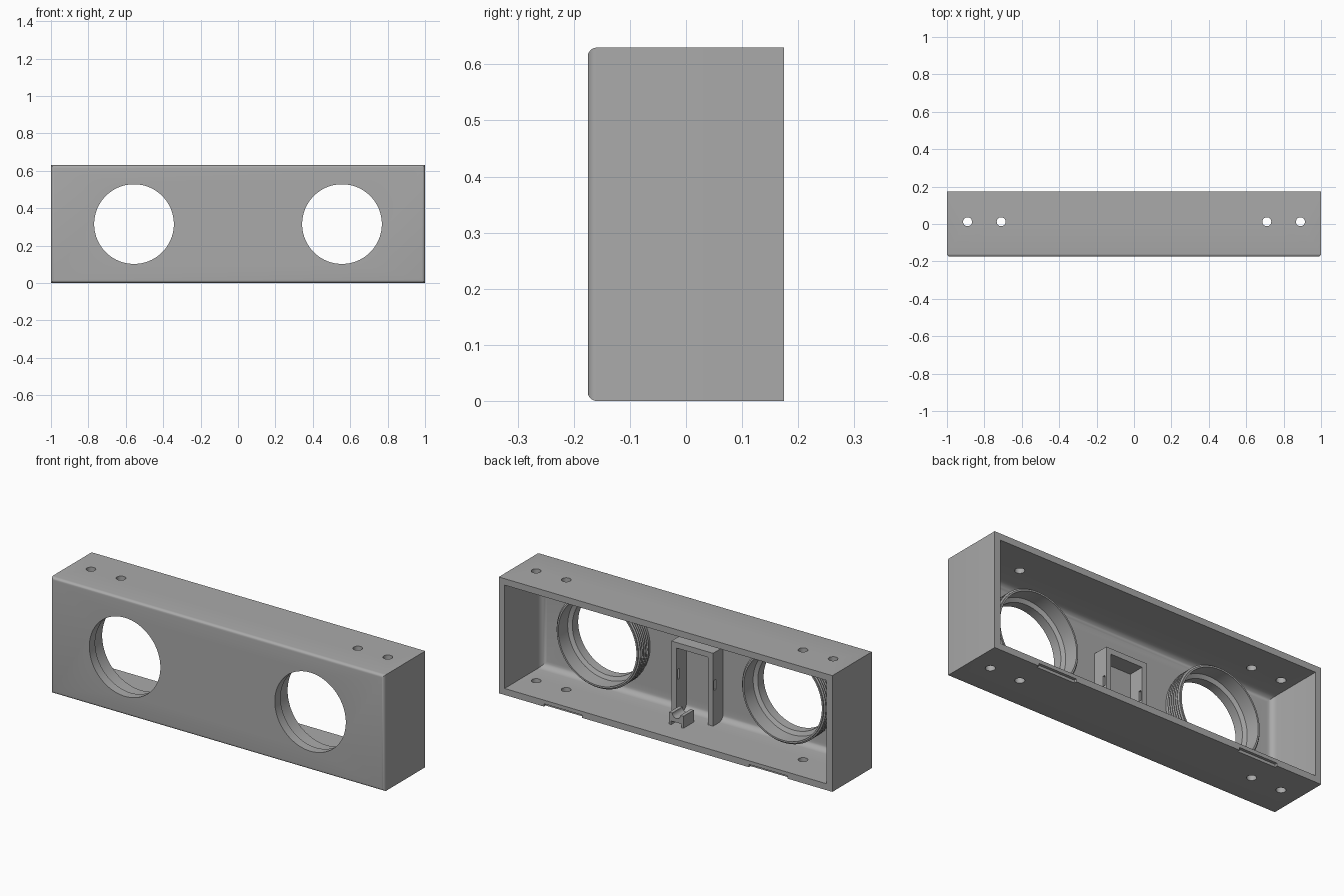
import bpy, bmesh, math
from mathutils import Matrix, Vector

cube = bpy.data.objects.get("Cube")
if cube:
    bpy.data.objects.remove(cube, do_unlink=True)

grey = bpy.data.materials.new("plain grey")
grey.use_nodes = True
grey.diffuse_color = (0.4, 0.4, 0.4, 1)
grey.node_tree.nodes["Principled BSDF"].inputs["Base Color"].default_value = (0.4, 0.4, 0.4, 1)

WALL, DEPTH, HEIGHT = 0.035, 0.175, 0.63
INNER_Y = -DEPTH + WALL
MID_Z = HEIGHT / 2
HOLE_X, HOLE_R = 0.556, 0.213


def make(name, bm):
    bmesh.ops.recalc_face_normals(bm, faces=bm.faces[:])
    mesh = bpy.data.meshes.new(name)
    bm.to_mesh(mesh)
    bm.free()
    mesh.materials.append(grey)
    obj = bpy.data.objects.new(name, mesh)
    bpy.context.collection.objects.link(obj)
    return obj


def box(name, lo, hi, front_bevel=0):
    bm = bmesh.new()
    lo, hi = Vector(lo), Vector(hi)
    size = Matrix.Diagonal((*(hi - lo), 1))
    bmesh.ops.create_cube(bm, size=1, matrix=Matrix.Translation((lo + hi) / 2) @ size)
    if front_bevel:
        edges = [e for e in bm.edges if all(v.co.y < lo.y + 0.001 for v in e.verts)]
        bmesh.ops.bevel(bm, geom=edges, offset=front_bevel, segments=5,
                        profile=0.5, affect='EDGES')
    return make(name, bm)


def rod(name, centre, radius, length, axis, sides):
    bm = bmesh.new()
    turn = Matrix.Rotation(math.pi / 2, 4, 'X') if axis == 'Y' else Matrix()
    bmesh.ops.create_cone(bm, cap_ends=True, segments=sides, radius1=radius, radius2=radius,
                          depth=length, matrix=Matrix.Translation(centre) @ turn)
    return make(name, bm)


def prism(name, outline, y0, y1):
    bm = bmesh.new()
    face = bm.faces.new([bm.verts.new((x, y0, z)) for x, z in outline])
    new = bmesh.ops.extrude_face_region(bm, geom=[face])["geom"]
    bmesh.ops.translate(bm, vec=(0, y1 - y0, 0),
                        verts=[g for g in new if isinstance(g, bmesh.types.BMVert)])
    return make(name, bm)


def lathe(name, profile, x, z, sides):
    bm = bmesh.new()
    rings = []
    for i in range(sides):
        a = math.tau * i / sides
        rings.append([bm.verts.new((x + r * math.cos(a), y, z + r * math.sin(a)))
                      for r, y in profile])
    n = len(profile)
    for i in range(sides):
        a, b = rings[i], rings[(i + 1) % sides]
        for j in range(n):
            k = (j + 1) % n
            bm.faces.new((a[j], a[k], b[k], b[j]))
    return make(name, bm)


def select(obj):
    bpy.ops.object.select_all(action='DESELECT')
    obj.select_set(True)
    bpy.context.view_layer.objects.active = obj


def cut(obj, cutters):
    select(obj)
    for c in cutters:
        mod = obj.modifiers.new("cut", 'BOOLEAN')
        mod.operation, mod.solver, mod.object = 'DIFFERENCE', 'EXACT', c
        bpy.ops.object.modifier_apply(modifier=mod.name)
        bpy.data.objects.remove(c, do_unlink=True)


def smooth(obj):
    select(obj)
    bpy.ops.object.shade_smooth_by_angle(angle=math.radians(30))


# Open-backed shell with rounded front edges
shell = box("shell", (-1, -DEPTH, 0), (1, DEPTH, HEIGHT), 0.016)
cutters = [box("cavity", (WALL - 1, INNER_Y, WALL), (1 - WALL, 0.3, HEIGHT - WALL), 0.035)]
for s in (-1, 1):
    cutters.append(rod("round_hole", (s * HOLE_X, -DEPTH, MID_Z), HOLE_R, 0.2, 'Y', 96))
    # Screw holes through top and bottom
    for x in (0.71, 0.89):
        cutters.append(rod("screw_hole", (s * x, 0.012, MID_Z), 0.024, 1, 'Z', 32))
    # Shallow pry notches in the bottom back edge
    cutters.append(box("notch", (s * 0.615 - 0.115, DEPTH - 0.015, -0.1),
                       (s * 0.615 + 0.115, 0.3, 0.015)))
cut(shell, cutters)
smooth(shell)

# Threaded tubes behind the round holes
TUBE_END = -0.035
profile = [(HOLE_R, INNER_Y), (HOLE_R, -0.125), (0.234, -0.115), (0.234, TUBE_END),
           (0.243, TUBE_END)]
PITCH = 0.014
for i in range(6):
    y = TUBE_END - 0.006 - i * PITCH
    profile += [(0.243, y), (0.251, y - 0.004), (0.251, y - 0.007), (0.243, y - 0.011)]
profile += [(0.243, INNER_Y)]
for side, s in (("right", -1), ("left", 1)):
    smooth(lathe(side + "_threaded_tube", profile, s * HOLE_X, MID_Z, 96))

# Centre holder: an upside-down U on the inner front wall
W, T, TOP = 0.125, 0.03, 0.43
holder = prism("centre_holder",
               [(-W, 0.03), (-W, TOP), (W, TOP), (W, 0.03), (W - T, 0.03),
                (W - T, TOP - T), (T - W, TOP - T), (T - W, 0.03)],
               INNER_Y - 0.005, -0.053)
cut(holder, [box("side_slot", (-0.3, -0.078, 0.225), (0.3, -0.062, 0.28))])
smooth(holder)

# Small saddle clip on the floor
CX, CW, CT = 0.023, 0.043, 0.1
groove = [(CX + 0.024 * math.cos(a), CT - 0.024 * math.sin(a))
          for a in (math.pi * i / 10 for i in range(11))]
outline = [(CX - CW, 0.03), (CX - CW + 0.012, 0.03), (CX - CW + 0.012, 0.055),
           (CX + CW - 0.012, 0.055), (CX + CW - 0.012, 0.03), (CX + CW, 0.03),
           (CX + CW, CT)] + groove + [(CX - CW, CT)]
smooth(prism("saddle_clip", outline, -0.038, 0.05))
